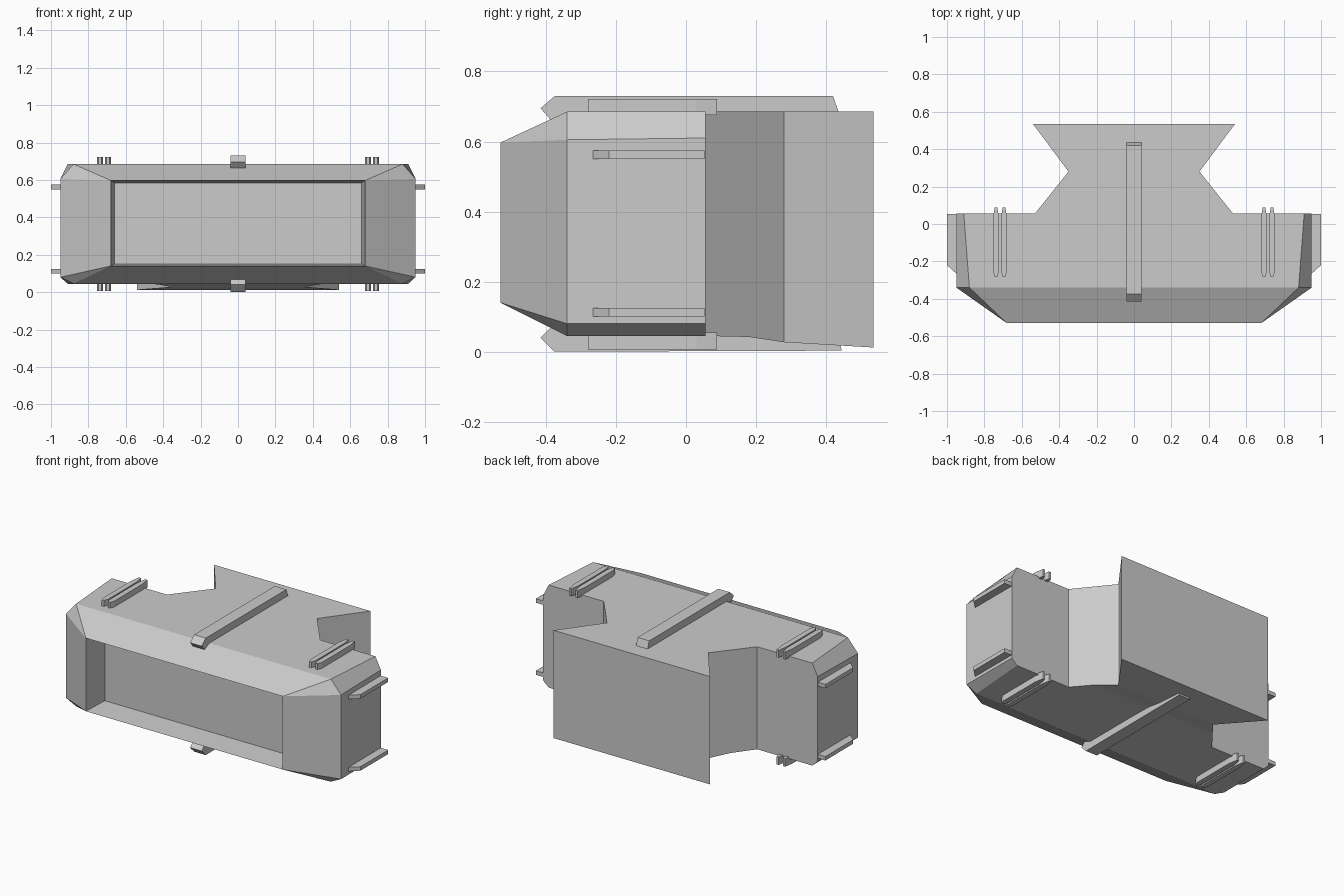
import bpy, bmesh

if "Cube" in bpy.data.objects:
    bpy.data.objects.remove(bpy.data.objects["Cube"])


def finish(name, bm):
    flat = [f for f in bm.faces if f.calc_area() < 1e-6]
    bmesh.ops.delete(bm, geom=flat, context='FACES_ONLY')
    bmesh.ops.recalc_face_normals(bm, faces=bm.faces)
    me = bpy.data.meshes.new(name)
    bm.to_mesh(me)
    bm.free()
    ob = bpy.data.objects.new(name, me)
    bpy.context.collection.objects.link(ob)
    return ob


def loft(name, rings):
    """Skin equal-length rings of 3D points and cap both ends."""
    bm = bmesh.new()
    vr = [[bm.verts.new(p) for p in r] for r in rings]
    n = len(rings[0])
    for a, b in zip(vr, vr[1:]):
        for i in range(n):
            j = (i + 1) % n
            bm.faces.new((a[i], a[j], b[j], b[i]))
    bm.faces.new(vr[0])
    bm.faces.new(vr[-1])
    bmesh.ops.remove_doubles(bm, verts=bm.verts, dist=1e-5)
    return finish(name, bm)


def section(y, xs, xt, z0, z1, z2, z3):
    """Eight-sided section: half width xs on the sides, xt at top and bottom."""
    return [(x, y, z) for x, z in ((xs, z1), (xs, z2), (xt, z3), (-xt, z3),
                                   (-xs, z2), (-xs, z1), (-xt, z0), (xt, z0))]


# Housing: recessed screen, chamfered shell, then the pinched rear block
loft("housing", [
    section(-0.37, 0.66, 0.66, 0.15, 0.15, 0.585, 0.585),
    section(-0.53, 0.68, 0.68, 0.14, 0.14, 0.597, 0.597),
    section(-0.34, 0.95, 0.88, 0.045, 0.08, 0.605, 0.685),
    section(0.055, 0.948, 0.91, 0.045, 0.08, 0.61, 0.685),
    section(0.055, 0.53, 0.53, 0.045, 0.045, 0.685, 0.685),
    section(0.18, 0.43, 0.43, 0.042, 0.042, 0.685, 0.685),
    section(0.28, 0.35, 0.35, 0.027, 0.027, 0.685, 0.685),
    section(0.535, 0.54, 0.54, 0.012, 0.012, 0.685, 0.685),
])

# Centre ribs above and below, as side profiles extruded across x
top_rib = [(-0.415, 0.695), (-0.375, 0.73), (0.42, 0.73), (0.437, 0.68), (-0.385, 0.66)]
low_rib = [(-0.415, 0.04), (-0.375, 0.0), (0.445, 0.003), (0.43, 0.05), (-0.385, 0.07)]
for name, prof in (("top_rib", top_rib), ("bottom_rib", low_rib)):
    loft(name, [[(x, y, z) for y, z in prof] for x in (-0.04, 0.04)])

# Paired pointed rails on top and bottom
for side, s in (("left", -1), ("right", 1)):
    for i, c in enumerate((0.695, 0.738)):
        w = 0.017
        plan = [(-0.007, -0.28), (-w, -0.25), (-w, 0.03), (-0.007, 0.088),
                (0.007, 0.088), (w, 0.03), (w, -0.25), (0.007, -0.28)]
        for lvl, za, zb in (("top", 0.675, 0.722), ("bottom", 0.055, 0.006)):
            loft(f"{lvl}_rail_{side}_{i + 1}",
                 [[(s * c + x, y, z) for x, y in plan] for z in (za, zb)])

    # Thin rails on the flanks
    plan = [(0.93, -0.27), (0.945, -0.27), (1.0, -0.22), (1.0, 0.053), (0.93, 0.053)]
    for lvl, z in (("upper", 0.55), ("lower", 0.10)):
        loft(f"{lvl}_side_rail_{side}",
             [[(s * x, y, h) for x, y in plan] for h in (z, z + 0.025)])
